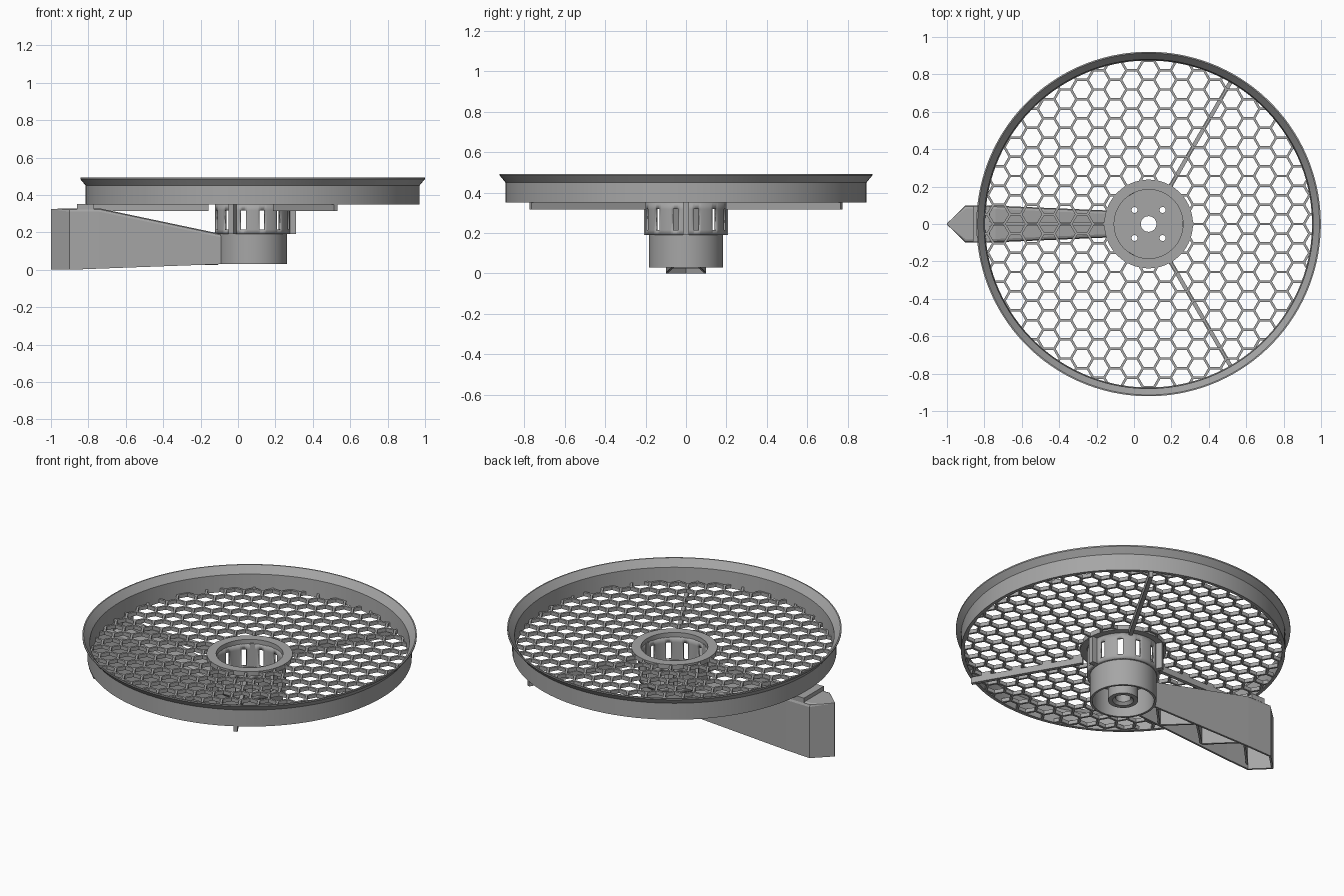
import bpy, bmesh, math
from mathutils import Vector, Matrix

if "Cube" in bpy.data.objects:
    bpy.data.objects.remove(bpy.data.objects["Cube"])

CX = 0.078                      # axis of ring and hub
grey = bpy.data.materials.new("plastic grey")
grey.use_nodes = True
COLOR = (0.38, 0.38, 0.38, 1)
grey.diffuse_color = COLOR
grey.node_tree.nodes["Principled BSDF"].inputs["Base Color"].default_value = COLOR


def finish(name, bm, loc=(CX, 0, 0), smooth=False):
    bmesh.ops.recalc_face_normals(bm, faces=bm.faces)
    me = bpy.data.meshes.new(name)
    bm.to_mesh(me)
    bm.free()
    ob = bpy.data.objects.new(name, me)
    bpy.context.collection.objects.link(ob)
    ob.location = loc
    me.materials.append(grey)
    if smooth:
        bpy.ops.object.select_all(action='DESELECT')
        ob.select_set(True)
        bpy.context.view_layer.objects.active = ob
        bpy.ops.object.shade_smooth_by_angle(angle=math.radians(30))
    return ob


def lathe(name, profile, n=120, closed=True):
    """Revolve an (r, z) profile around the hub axis."""
    bm = bmesh.new()
    rings = []
    for k in range(n):
        a = math.tau * (k + 0.5) / n
        rings.append([bm.verts.new((r * math.cos(a), r * math.sin(a), z)) for r, z in profile])
    m = len(profile)
    for k in range(n):
        p, q = rings[k], rings[(k + 1) % n]
        for i in range(m if closed else m - 1):
            j = (i + 1) % m
            bm.faces.new((p[i], q[i], q[j], p[j]))
    return finish(name, bm, smooth=True)


def add_box(bm, size, matrix):
    bmesh.ops.create_cube(bm, size=1, matrix=matrix @ Matrix.Diagonal((*size, 1)))


def radial_bar(name, angle, r0, r1, width, z0, z1):
    bm = bmesh.new()
    mid = Matrix.Translation(((r0 + r1) / 2, 0, (z0 + z1) / 2))
    add_box(bm, (r1 - r0, width, z1 - z0), Matrix.Rotation(angle, 4, 'Z') @ mid)
    return finish(name, bm)


# Outer ring with flared lip
lathe("outer_ring", [(0.893, 0.35), (0.893, 0.45), (0.921, 0.484), (0.921, 0.492),
                     (0.914, 0.492), (0.88, 0.45), (0.874, 0.35)], n=128)

# Hexagonal mesh, clipped between hub flange and ring
S, R_IN, R_OUT = 0.0593, 0.2, 0.882
H = S * math.sqrt(3)
edges = {}
for i in range(-11, 12):
    for j in range(-10, 11):
        c = Vector((1.5 * S * i, H * (j + (i % 2) / 2), 0))
        pts = [c + Vector((S * math.cos(k * math.pi / 3), S * math.sin(k * math.pi / 3), 0))
               for k in range(6)]
        for k in range(6):
            a, b = pts[k], pts[(k + 1) % 6]
            mid = (a + b) / 2
            edges[(round(mid.x, 3), round(mid.y, 3))] = (a, b)


def clip(a, b, inside):
    """Move the outside end of a segment to the boundary."""
    if inside(a) == inside(b):
        return (a, b) if inside(a) else None
    good, bad = (a, b) if inside(a) else (b, a)
    lo, hi = 0.0, 1.0
    for _ in range(12):
        t = (lo + hi) / 2
        if inside(good.lerp(bad, t)):
            lo = t
        else:
            hi = t
    return good, good.lerp(bad, lo)


bm = bmesh.new()
for a, b in edges.values():
    seg = clip(a, b, lambda p: R_IN < p.length < R_OUT)
    if seg:
        d = seg[1] - seg[0]
        pos = (seg[0] + seg[1]) / 2 + Vector((0, 0, 0.362))
        rot = Matrix.Rotation(math.atan2(d.y, d.x), 4, 'Z')
        add_box(bm, (d.length + 0.006, 0.013, 0.022), Matrix.Translation(pos) @ rot)
finish("hex_mesh", bm)

# Three spokes under the mesh and three ribs on the hub
for k, side in enumerate(("left_back", "right", "left_front")):
    turn = k * math.tau / 3
    radial_bar("spoke_" + side, math.pi / 3 + turn, 0.235, 0.888, 0.022, 0.315, 0.352)
    radial_bar("hub_rib_" + str(k + 1), turn, 0.182, 0.232, 0.03, 0.19, 0.355)

# Hub: flange, slotted cup, skirt and central boss
lathe("hub_flange", [(0.184, 0.35), (0.237, 0.35), (0.237, 0.378), (0.184, 0.378)])
cup = lathe("hub_cup", [(0.2, z) for z in (0.19, 0.215, 0.318, 0.352)], closed=False)
bm = bmesh.new()
bm.from_mesh(cup.data)
slots = []
for f in bm.faces:
    c = f.calc_center_median()
    angle = math.degrees(math.atan2(c.y, c.x)) % 30
    if 0.22 < c.z < 0.31 and abs(angle - 15) < 4:
        slots.append(f)
bmesh.ops.delete(bm, geom=slots, context='FACES')
bm.to_mesh(cup.data)
bm.free()
wall = cup.modifiers.new("wall", 'SOLIDIFY')
wall.thickness = 0.016
wall.offset = -1
lathe("hub_skirt", [(0.17, 0.03), (0.183, 0.03), (0.183, 0.2), (0.17, 0.2)])
lathe("hub_boss", [(0.058, 0.035), (0.083, 0.035), (0.083, 0.195), (0.042, 0.195), (0.042, 0.05)], n=48)

# Hub floor with axle hole and four screw holes
curve = bpy.data.curves.new("hub_floor", 'CURVE')
curve.dimensions = '2D'
curve.fill_mode = 'BOTH'
curve.extrude = 0.01
holes = [(0.016, x, y) for x in (-0.075, 0.075) for y in (-0.075, 0.075)]
for r, x, y in [(0.19, 0, 0), (0.042, 0, 0)] + holes:
    n = 96 if r > 0.1 else 24
    sp = curve.splines.new('POLY')
    sp.points.add(n - 1)
    for k, p in enumerate(sp.points):
        a = math.tau * k / n
        p.co = (x + r * math.cos(a), y + r * math.sin(a), 0, 1)
    sp.use_cyclic_u = True
floor = bpy.data.objects.new("hub_floor", curve)
bpy.context.collection.objects.link(floor)
floor.location = (CX, 0, 0.2)
curve.materials.append(grey)
bpy.ops.object.select_all(action='DESELECT')
floor.select_set(True)
bpy.context.view_layer.objects.active = floor
bpy.ops.object.convert(target='MESH')

# Hollow arm, open underneath: stations of x, half width, bottom, top
stations = [(-1.0, 0.003, 0.0, 0.325), (-0.9, 0.1, 0.0, 0.328),
            (-0.74, 0.098, 0.006, 0.328), (-0.085, 0.07, 0.03, 0.19)]
bm = bmesh.new()
rows = []
for x, w, lo, hi in stations:
    c = min(0.018, w * 0.6)     # chamfered upper corners
    section = [(-w, lo), (-w, hi - c), (-w + c * 0.3, hi - c * 0.3), (-w + c, hi),
               (w - c, hi), (w - c * 0.3, hi - c * 0.3), (w, hi - c), (w, lo)]
    rows.append([bm.verts.new((x, y, z)) for y, z in section])
for p, q in zip(rows, rows[1:]):
    for i in range(len(p) - 1):
        bm.faces.new((p[i], p[i + 1], q[i + 1], q[i]))
bm.faces.new(rows[0])
arm = finish("arm_shell", bm, loc=(0, 0, 0))
# Shell normals must point away from the arm's centre line
if arm.data.polygons[3].normal.z < 0:
    arm.data.flip_normals()
shell = arm.modifiers.new("wall", 'SOLIDIFY')
shell.thickness = 0.012
shell.offset = -1

# Zigzag stiffeners inside the arm
bm = bmesh.new()
xs = [-0.89, -0.72, -0.55, -0.39, -0.24, -0.11]
for i, (x0, x1) in enumerate(zip(xs, xs[1:])):
    s = 1 if i % 2 else -1
    a = Vector((x0, s * (0.066 - 0.035 * x0 - 0.005), 0))
    b = Vector((x1, -s * (0.066 - 0.035 * x1 - 0.005), 0))
    d = b - a
    top = min(0.31, 0.165 - 0.206 * (x1 + 0.085))
    pos = (a + b) / 2 + Vector((0, 0, (top + 0.025) / 2))
    add_box(bm, (d.length, 0.012, top - 0.025),
            Matrix.Translation(pos) @ Matrix.Rotation(math.atan2(d.y, d.x), 4, 'Z'))
finish("arm_stiffeners", bm, loc=(0, 0, 0))

# Pad joining the arm to the ring
bm = bmesh.new()
add_box(bm, (0.09, 0.19, 0.03), Matrix.Translation((-0.815, 0, 0.337)))
finish("arm_pad", bm, loc=(0, 0, 0))
